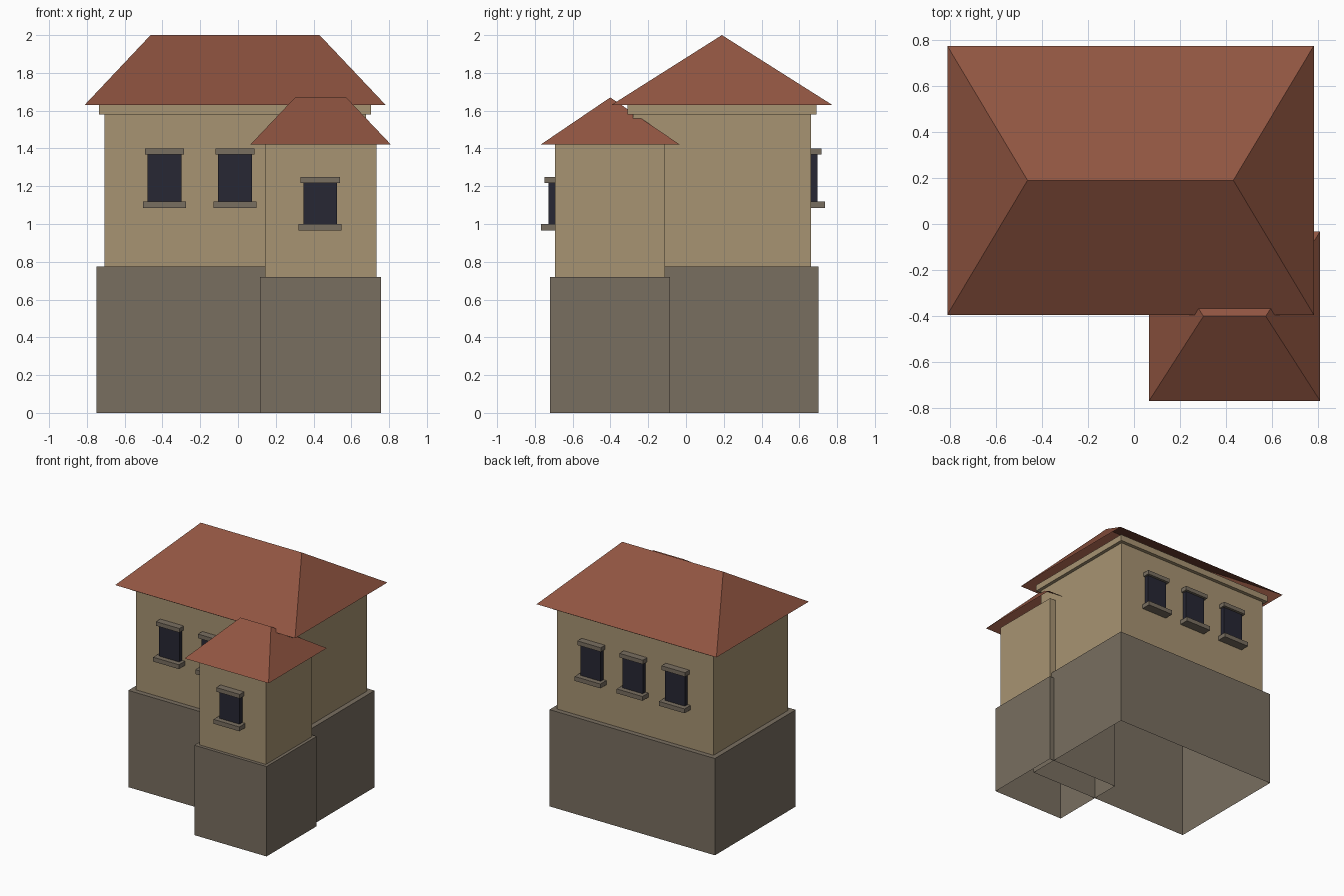
import bpy
import bmesh
from mathutils import Vector

cube = bpy.data.objects.get("Cube")
if cube:
    bpy.data.objects.remove(cube, do_unlink=True)


def material(name, rgb):
    mat = bpy.data.materials.new(name)
    mat.use_nodes = True
    color = (*rgb, 1.0)
    mat.diffuse_color = color
    mat.node_tree.nodes["Principled BSDF"].inputs["Base Color"].default_value = color
    return mat


STONE = material("grey brown stone", (0.19, 0.157, 0.117))
PLASTER = material("sand plaster", (0.386, 0.294, 0.17))
TILE = material("red roof tile", (0.28, 0.09, 0.053))
GLASS = material("dark window glass", (0.02, 0.02, 0.033))


def block(name, mat, x, y, z, open_bottom=False, ridge=None):
    """Box between the given ranges; a ridge range turns it into a hip roof."""
    bm = bmesh.new()
    bmesh.ops.create_cube(bm, size=1)
    for v in bm.verts:
        v.co = Vector([(a + b) / 2 + c * (b - a) for (a, b), c in zip((x, y, z), v.co)])
    if open_bottom:
        bottom = [f for f in bm.faces if f.normal.z < -0.5 or
                  all(abs(v.co.z - z[0]) < 1e-5 for v in f.verts)]
        bmesh.ops.delete(bm, geom=bottom, context='FACES_ONLY')
    if ridge:
        mid = sum(x) / 2
        top = [v for v in bm.verts if v.co.z > sum(z) / 2]
        for v in top:
            v.co.x = ridge[0] if v.co.x < mid else ridge[1]
            v.co.y = sum(y) / 2
        bmesh.ops.remove_doubles(bm, verts=top, dist=1e-4)
    bm.normal_update()
    mesh = bpy.data.meshes.new(name)
    bm.to_mesh(mesh)
    bm.free()
    mesh.materials.append(mat)
    obj = bpy.data.objects.new(name, mesh)
    bpy.context.collection.objects.link(obj)
    return obj


def window(name, cx, wall_y, side, sill_z, height):
    """Glass with a lintel and a sill, on a wall facing side * y."""
    def part(label, mat, width, depth, z0, z1):
        y = sorted((wall_y - side * 0.01, wall_y + side * depth))
        block(f"{name}_{label}", mat, (cx - width / 2, cx + width / 2), y, (z0, z1))
    top = sill_z + height
    part("glass", GLASS, 0.178, 0.035, sill_z, top)
    part("lintel", STONE, 0.208, 0.055, top, top + 0.033)
    part("sill", STONE, 0.228, 0.075, sill_z - 0.035, sill_z)


# Main house
block("main_base", STONE, (-0.748, 0.718), (-0.32, 0.702), (0, 0.775), open_bottom=True)
block("main_walls", PLASTER, (-0.708, 0.678), (-0.28, 0.662), (0.775, 1.6))
block("main_cornice", PLASTER, (-0.735, 0.705), (-0.31, 0.69), (1.58, 1.63))
block("main_roof", TILE, (-0.812, 0.782), (-0.395, 0.775), (1.63, 2.0),
      open_bottom=True, ridge=(-0.463, 0.432))

# Front wing
block("wing_base", STONE, (0.117, 0.757), (-0.72, -0.085), (0, 0.72), open_bottom=True)
block("wing_walls", PLASTER, (0.142, 0.732), (-0.693, -0.11), (0.72, 1.42))
block("wing_roof", TILE, (0.065, 0.81), (-0.77, -0.032), (1.42, 1.67),
      open_bottom=True, ridge=(0.302, 0.573))

# Windows
for i in range(3):
    cx = -0.389 + i * 0.373
    window(f"back_window_{i + 1}", cx, 0.662, 1, 1.12, 0.247)
    if i < 2:
        window(f"front_window_{i + 1}", cx, -0.28, -1, 1.12, 0.247)
window("wing_window", 0.435, -0.693, -1, 1.0, 0.217)
